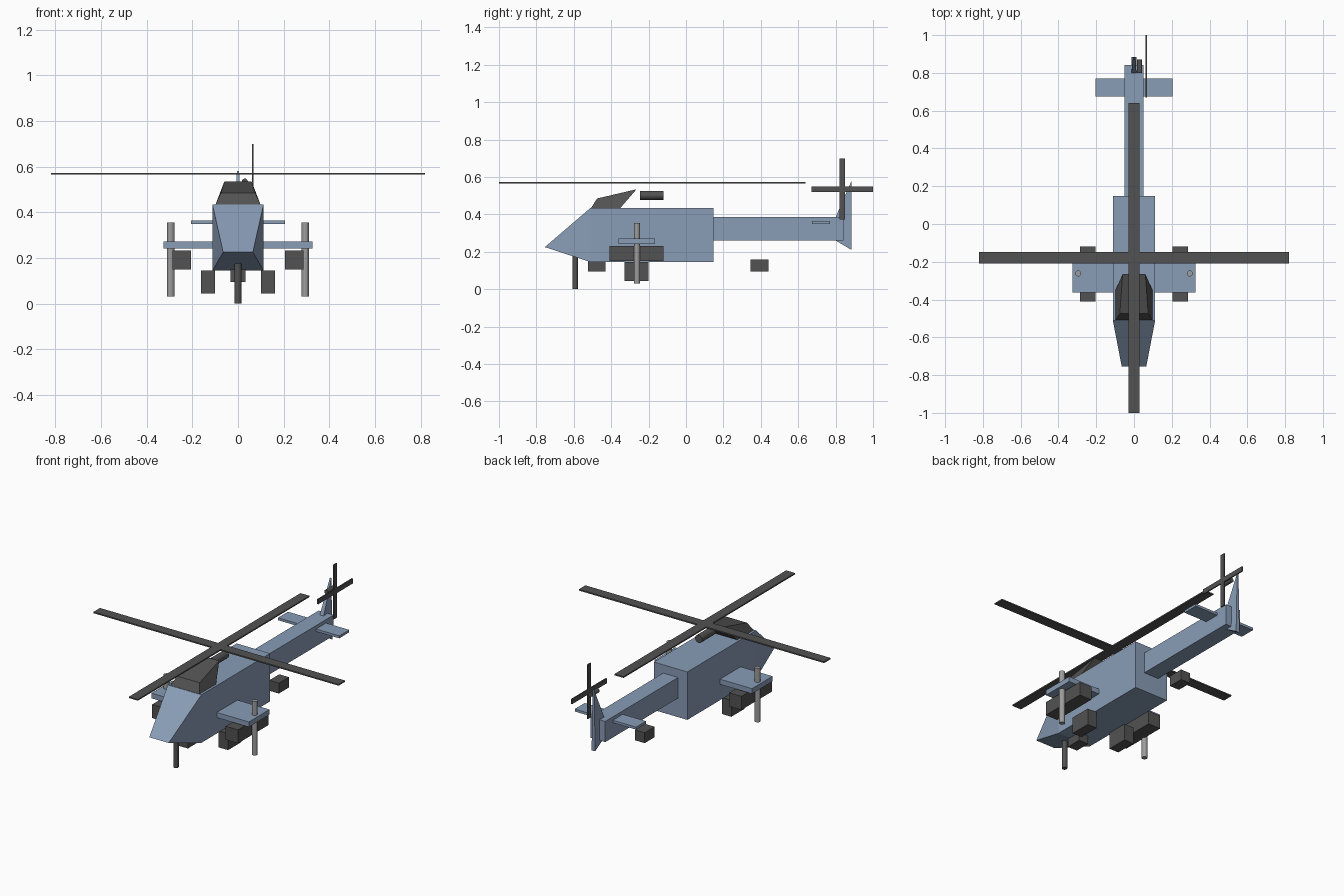
import bpy, bmesh, math
from mathutils import Vector

if "Cube" in bpy.data.objects:
    bpy.data.objects.remove(bpy.data.objects["Cube"])


def material(name, rgb):
    m = bpy.data.materials.new(name)
    m.diffuse_color = (*rgb, 1)
    m.use_nodes = True
    m.node_tree.nodes["Principled BSDF"].inputs["Base Color"].default_value = m.diffuse_color
    return m


BLUE = material("slate_blue", (0.25, 0.335, 0.47))
DARK = material("dark_grey", (0.085, 0.085, 0.085))
GREY = material("light_grey", (0.34, 0.34, 0.34))


def finish(name, bm, mat):
    bmesh.ops.recalc_face_normals(bm, faces=bm.faces)
    me = bpy.data.meshes.new(name)
    bm.to_mesh(me)
    bm.free()
    me.materials.append(mat)
    ob = bpy.data.objects.new(name, me)
    bpy.context.collection.objects.link(ob)
    return ob


def prism(name, profile, mat):
    """Side profile of (y, z, half width) points, spanned across x = 0."""
    bm = bmesh.new()
    left = [bm.verts.new((-w, y, z)) for y, z, w in profile]
    right = [bm.verts.new((w, y, z)) for y, z, w in profile]
    n = len(profile)
    bm.faces.new(left)
    bm.faces.new(right[::-1])
    for i in range(n):
        j = (i + 1) % n
        bm.faces.new((left[i], right[i], right[j], left[j]))
    return finish(name, bm, mat)


def box(name, x, y, z, mat):
    """Box from (min, max) ranges."""
    bm = bmesh.new()
    bmesh.ops.create_cube(bm, size=1)
    for v in bm.verts:
        v.co = Vector([(a + b) / 2 + c * (b - a) for (a, b), c in zip((x, y, z), v.co)])
    return finish(name, bm, mat)


def rod(name, start, end, r, mat, sides=12):
    a, b = Vector(start), Vector(end)
    bm = bmesh.new()
    bmesh.ops.create_cone(bm, cap_ends=True, segments=sides, radius1=r, radius2=r, depth=(b - a).length)
    rot = (b - a).to_track_quat('Z', 'Y')
    for v in bm.verts:
        v.co = rot @ v.co + (a + b) / 2
    return finish(name, bm, mat)


# Fuselage: box body and wedge nose
box("fuselage", (-0.112, 0.112), (-0.51, 0.147), (0.145, 0.435), BLUE)
prism("nose", [(-0.51, 0.435, 0.112), (-0.755, 0.225, 0.065), (-0.51, 0.145, 0.112)], BLUE)

# Canopy
prism("canopy", [(-0.507, 0.435, 0.098), (-0.475, 0.485, 0.075),
                 (-0.265, 0.534, 0.06), (-0.35, 0.435, 0.098)], DARK)

# Tail boom, fin and tailplane
box("tail_boom", (-0.05, 0.05), (0.147, 0.843), (0.26, 0.385), BLUE)
prism("tail_fin", [(0.80, 0.385, 0.013), (0.885, 0.58, 0.005),
                   (0.885, 0.21, 0.012), (0.80, 0.26, 0.013)], BLUE)
box("tailplane", (-0.205, 0.205), (0.675, 0.77), (0.349, 0.364), BLUE)

# Main rotor and its drive housing
box("rotor_blade_across", (-0.82, 0.82), (-0.21, -0.148), (0.565, 0.573), DARK)
box("rotor_blade_along", (-0.03, 0.03), (-1.0, 0.64), (0.565, 0.573), DARK)
rod("rotor_drive", (0, -0.247, 0.502), (0, -0.12, 0.502), 0.024, DARK)

# Tail rotor
box("tail_rotor_upright", (0.061, 0.068), (0.82, 0.85), (0.372, 0.70), DARK)
box("tail_rotor_level", (0.061, 0.068), (0.67, 1.0), (0.52, 0.55), DARK)
rod("tail_rotor_hub", (0.03, 0.80, 0.535), (0.03, 0.87, 0.535), 0.013, DARK)

# Stub wings with stores, mirrored left and right
box("stub_wing", (-0.326, 0.326), (-0.362, -0.165), (0.241, 0.272), BLUE)
for side, s in (("left", -1), ("right", 1)):
    def span(a, b):
        return tuple(sorted((s * a, s * b)))
    box(side + "_weapon_pod", span(0.205, 0.287), (-0.41, -0.12), (0.15, 0.232), DARK)
    box(side + "_main_wheel", span(0.1, 0.163), (-0.328, -0.2), (0.045, 0.145), DARK)
    rod(side + "_wing_tube", (s * 0.295, -0.262, 0.03), (s * 0.295, -0.262, 0.355), 0.016, GREY)

# Belly blocks and gun
box("front_wheel", (-0.032, 0.032), (-0.525, -0.43), (0.095, 0.16), DARK)
box("tail_wheel", (-0.032, 0.032), (0.345, 0.44), (0.095, 0.158), DARK)
rod("nose_gun", (0, -0.592, 0), (0, -0.592, 0.2), 0.015, DARK)
